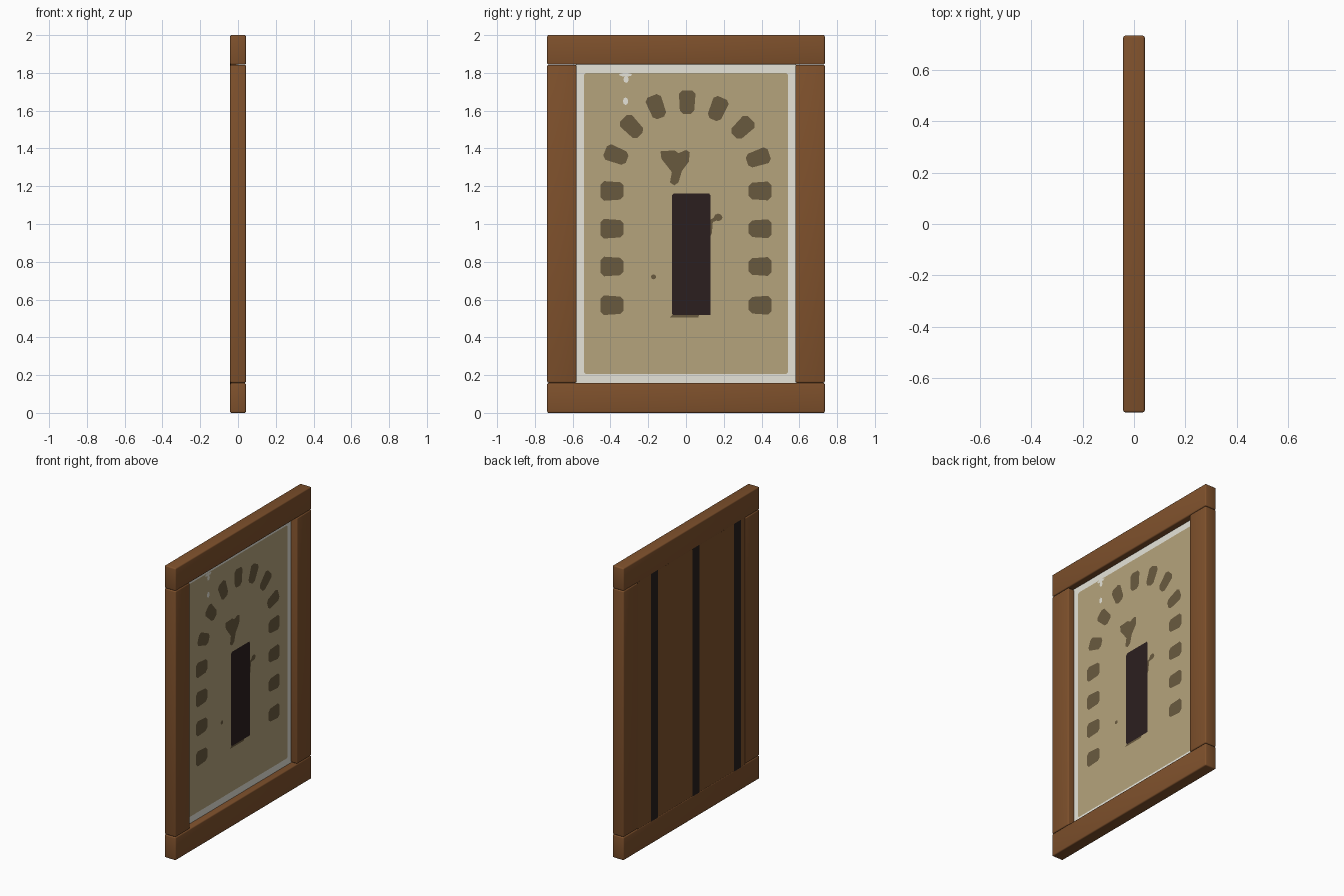
import bpy, bmesh, math
from mathutils import Vector

if "Cube" in bpy.data.objects:
    bpy.data.objects.remove(bpy.data.objects["Cube"])


def material(name, r, g, b):
    """Flat material from display (sRGB 0-255) values."""
    lin = [((c / 255 + 0.055) / 1.055) ** 2.4 for c in (r, g, b)]
    m = bpy.data.materials.new(name)
    m.diffuse_color = (*lin, 1)
    m.use_nodes = True
    m.node_tree.nodes["Principled BSDF"].inputs["Base Color"].default_value = m.diffuse_color
    return m


WOOD = material("brown wood", 127, 81, 44)
WHITE = material("pale border", 230, 228, 217)
TAN = material("tan plaster", 181, 164, 124)
STONE = material("dark olive stone", 105, 90, 63)
DOOR = material("dark door", 43, 31, 31)
GAP = material("black gap", 39, 31, 28)


def finish(bm, name, mat):
    bmesh.ops.recalc_face_normals(bm, faces=bm.faces)
    for f in bm.faces:
        if len(f.verts) > 4 and f.normal.x < 0:
            f.normal_flip()
    me = bpy.data.meshes.new(name)
    bm.to_mesh(me)
    bm.free()
    me.materials.append(mat)
    ob = bpy.data.objects.new(name, me)
    bpy.context.collection.objects.link(ob)
    return ob


def box(name, mat, x0, x1, y0, y1, z0, z1, bevel=0):
    bm = bmesh.new()
    bmesh.ops.create_cube(bm, size=1)
    for v in bm.verts:
        v.co = Vector(((x0 + x1) / 2 + v.co.x * (x1 - x0),
                       (y0 + y1) / 2 + v.co.y * (y1 - y0),
                       (z0 + z1) / 2 + v.co.z * (z1 - z0)))
    if bevel:
        bmesh.ops.bevel(bm, geom=bm.edges[:], offset=bevel, segments=3,
                        profile=0.5, affect='EDGES')
        for f in bm.faces:
            f.smooth = True
    return finish(bm, name, mat)


def plate(name, mat, outlines, x):
    """Thin painted plate(s) on the front panel; outlines are (y, z) loops."""
    bm = bmesh.new()
    for pts in outlines:
        f = bm.faces.new([bm.verts.new((x, y, z)) for y, z in pts])
        f.normal_update()
    ob = finish(bm, name, mat)
    for p in ob.data.polygons:
        if p.normal.x < 0:
            p.flip()
    return ob


def block(cy, cz, ang, length=0.12, width=0.105, cut=0.018, taper=0.006):
    """Cut-cornered stone whose long axis points along ang."""
    a, b = length / 2, width / 2
    loop = [(a, b - cut), (a - cut, b), (cut - a, b - taper), (-a, b - cut - taper),
            (-a, cut + taper - b), (cut - a, taper - b), (a - cut, -b), (a, cut - b)]
    c, s = math.cos(ang), math.sin(ang)
    return [(cy + u * c - v * s, cz + u * s + v * c) for u, v in loop]


def spot(cy, cz, ry, rz, n=8):
    return [(cy + ry * math.cos(2 * math.pi * i / n),
             cz + rz * math.sin(2 * math.pi * i / n)) for i in range(n)]


# Frame
box("bottom_rail", WOOD, -0.042, 0.042, -0.735, 0.735, 0, 0.158, 0.008)
box("top_rail", WOOD, -0.042, 0.042, -0.735, 0.735, 1.844, 2, 0.008)
box("left_stile", WOOD, -0.042, 0.042, -0.735, -0.58, 0.159, 1.843, 0.008)
box("right_stile", WOOD, -0.042, 0.042, 0.58, 0.735, 0.159, 1.843, 0.008)

# Backing boards nearly flush with the back of the frame, pale ground in front
box("back_board", WOOD, -0.040, -0.007, -0.582, 0.582, 0.155, 1.847)
box("picture_border", WHITE, -0.007, -0.003, -0.582, 0.582, 0.155, 1.847)

# Dark gaps between the back planks
for i, y in enumerate((0.4, -0.05, -0.497)):
    box(f"back_gap_{i + 1}", GAP, -0.0412, -0.040, y - 0.037, y + 0.037, 0.15, 1.85)

# Tan plaster with a slightly worn outline
plate("plaster", TAN, [[(-0.53, 0.205), (0.53, 0.205), (0.54, 0.215), (0.54, 1.79),
                        (0.53, 1.8), (-0.53, 1.8), (-0.54, 1.79), (-0.54, 0.215)]], -0.0022)
plate("worn_spots", WHITE, [spot(-0.317, 1.765, 0.014, 0.018), spot(-0.32, 1.79, 0.035, 0.01),
                            spot(-0.32, 1.65, 0.014, 0.02)], -0.0014)

# Stones: two columns and an arch
stones = []
for z in (0.57, 0.775, 0.975, 1.175):
    stones += [block(-0.391, z, math.pi, 0.122, 0.104), block(0.392, z, 0, 0.12, 0.1)]
for y, z in ((-0.37, 1.365), (-0.287, 1.515), (-0.157, 1.62), (0.006, 1.645),
             (0.168, 1.61), (0.3, 1.51), (0.382, 1.35)):
    stones.append(block(y, z, math.atan2(z - 1.22, y), 0.125, 0.088))
plate("arch_stones", STONE, stones, -0.0014)

# Wedge mark, chips and door shadow
plate("wedge_mark", STONE, [[(-0.135, 1.385), (-0.13, 1.345), (-0.075, 1.275), (-0.085, 1.22),
                             (-0.062, 1.205), (-0.04, 1.22), (-0.022, 1.28), (0.015, 1.33),
                             (0.02, 1.38), (0, 1.392), (-0.04, 1.375), (-0.06, 1.39)]], -0.0014)
plate("chips", STONE, [spot(0.17, 1.035, 0.023, 0.02), spot(-0.172, 0.72, 0.014, 0.013),
                       [(0.125, 0.93), (0.137, 0.95), (0.142, 1.01), (0.165, 1.02),
                        (0.15, 1.035), (0.125, 1.02)],
                       [(-0.085, 0.505), (0.065, 0.505), (0.07, 0.52), (-0.07, 0.52)]], -0.0014)

# Door
plate("door", DOOR, [[(-0.065, 0.517), (0.13, 0.517), (0.13, 1.15), (0.122, 1.162),
                      (-0.065, 1.162), (-0.075, 1.15), (-0.075, 0.527)]], -0.0006)
